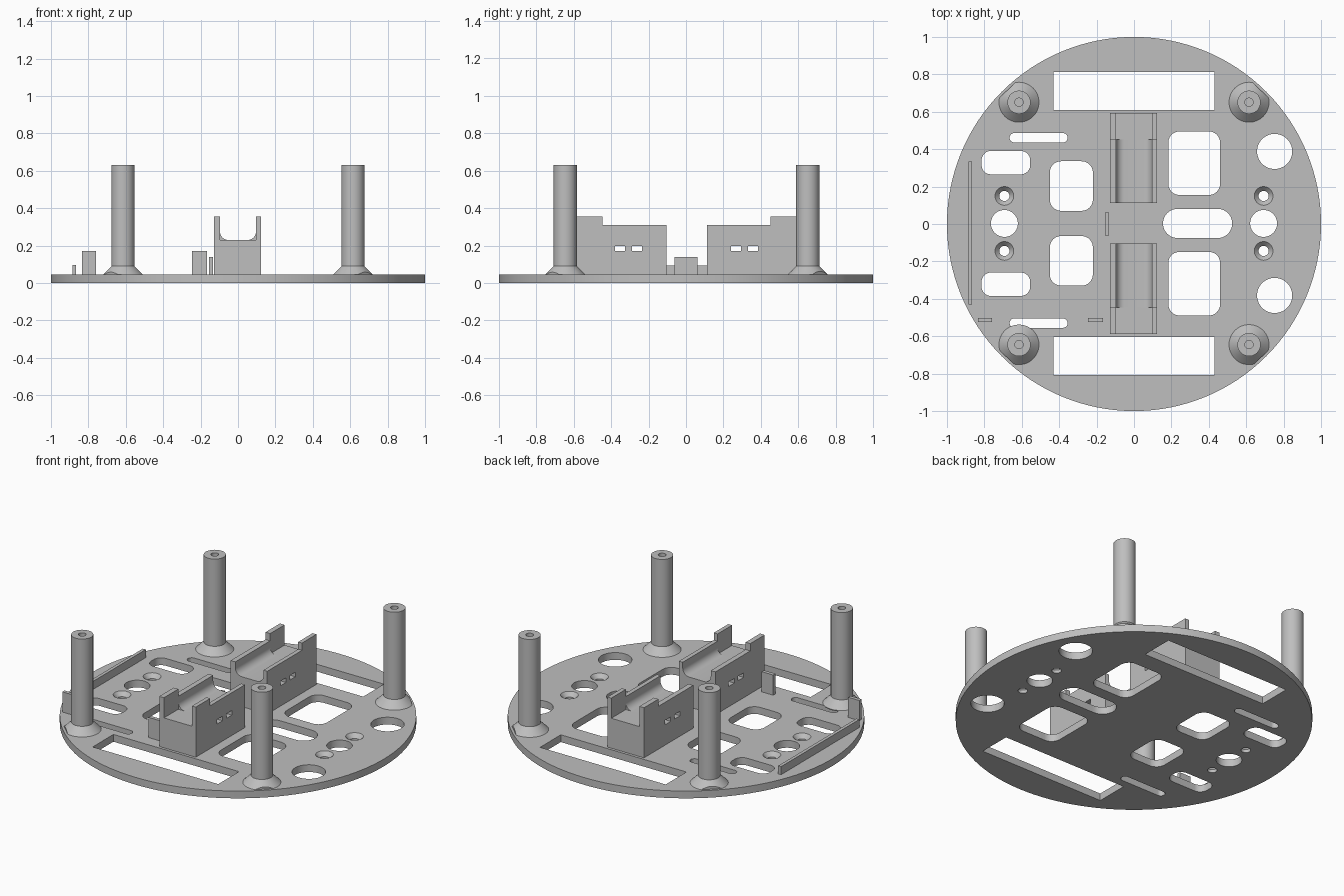
import bpy, bmesh, math
from mathutils import Vector

old = bpy.data.objects.get("Cube")
if old:
    bpy.data.objects.remove(old, do_unlink=True)

grey = bpy.data.materials.new("light grey plastic")
grey.use_nodes = True
colour = (0.52, 0.52, 0.52, 1)
grey.diffuse_color = colour
grey.node_tree.nodes["Principled BSDF"].inputs["Base Color"].default_value = colour

TOP = 0.045    # upper face of the base plate
SINK = 0.04    # parts start slightly inside the plate
MID = 0.003    # y of the layout's mirror line


def prism(bm, outline, a, b, axis="z"):
    """Extrude a closed outline from a to b along z, or an (x, z) outline along y."""
    def place(p, t):
        return (p[0], p[1], t) if axis == "z" else (p[0], t, p[1])
    low = [bm.verts.new(place(p, a)) for p in outline]
    high = [bm.verts.new(place(p, b)) for p in outline]
    n = len(outline)
    faces = [bm.faces.new(low), bm.faces.new(high)]
    for i in range(n):
        j = (i + 1) % n
        faces.append(bm.faces.new((low[i], low[j], high[j], high[i])))
    bmesh.ops.recalc_face_normals(bm, faces=faces)


def box(bm, x1, x2, y1, y2, z1, z2):
    prism(bm, [(x1, y1), (x2, y1), (x2, y2), (x1, y2)], z1, z2)


def lathe(bm, profile, x=0, y=0, n=48):
    """Revolve an (r, z) profile whose ends lie on the axis."""
    rings = []
    for r, z in profile:
        if r == 0:
            rings.append([bm.verts.new((x, y, z))] * n)
        else:
            rings.append([bm.verts.new((x + r * math.cos(k * math.tau / n),
                                        y + r * math.sin(k * math.tau / n), z)) for k in range(n)])
    faces = []
    for a, b in zip(rings, rings[1:]):
        for i in range(n):
            j = (i + 1) % n
            faces.append(bm.faces.new(list(dict.fromkeys((a[i], a[j], b[j], b[i])))))
    bmesh.ops.recalc_face_normals(bm, faces=faces)


def rounded(cx, cy, w, h, r, n=10):
    """Rounded rectangle outline."""
    pts = []
    corners = [(1, 1), (-1, 1), (-1, -1), (1, -1)]
    for q, (sx, sy) in enumerate(corners):
        for k in range(n + 1):
            t = (q + k / n) * math.pi / 2
            pts.append((cx + sx * (w / 2 - r) + r * math.cos(t),
                        cy + sy * (h / 2 - r) + r * math.sin(t)))
    return pts


def finish(name, bm):
    mesh = bpy.data.meshes.new(name)
    bm.to_mesh(mesh)
    bm.free()
    mesh.materials.append(grey)
    ob = bpy.data.objects.new(name, mesh)
    bpy.context.collection.objects.link(ob)
    return ob


def activate(ob):
    bpy.ops.object.select_all(action="DESELECT")
    ob.select_set(True)
    bpy.context.view_layer.objects.active = ob


def smooth(ob):
    activate(ob)
    bpy.ops.object.shade_smooth_by_angle(angle=math.radians(30))


def cut(ob, bm):
    """Subtract the solids in bm from an object."""
    cutter = finish("cutter", bm)
    cutter.hide_render = True
    mod = ob.modifiers.new("openings", "BOOLEAN")
    mod.operation = "DIFFERENCE"
    mod.solver = "EXACT"
    mod.object = cutter
    activate(ob)
    bpy.ops.object.modifier_apply(modifier=mod.name)
    bpy.data.objects.remove(cutter, do_unlink=True)


# Base plate
bm = bmesh.new()
lathe(bm, [(0, 0), (1, 0), (1, TOP), (0, TOP)], n=128)
plate = finish("base_plate", bm)

# Openings through the plate
bm = bmesh.new()
LO, HI = -0.05, 0.1


def opening(cx, cy, w, h, r):
    prism(bm, rounded(cx, cy, w, h, r), LO, HI)


def round_hole(x, y, r):
    lathe(bm, [(0, LO), (r, LO), (r, HI), (0, HI)], x, y)


for s in (1, -1):
    box(bm, -0.43, 0.43, *sorted((MID + s * 0.607, MID + s * 0.81)), LO, HI)
    opening(-0.685, MID + s * 0.325, 0.26, 0.125, 0.05)
    opening(-0.335, MID + s * 0.2, 0.23, 0.265, 0.06)
    opening(0.322, MID + s * 0.322, 0.277, 0.34, 0.06)
    round_hole(0.752, MID + s * 0.385, 0.094)
    round_hole(s * 0.693, MID, 0.072)
    # countersunk screw holes
    for x in (-0.693, 0.693):
        lathe(bm, [(0, LO), (0.027, LO), (0.027, 0.02), (0.05, TOP), (0.05, HI), (0, HI)],
              x, MID + s * 0.147)
opening(-0.51, 0.461, 0.31, 0.05, 0.0249)
opening(-0.51, -0.53, 0.31, 0.05, 0.0249)
opening(0.34, MID, 0.37, 0.156, 0.0779)
cut(plate, bm)
smooth(plate)

# Hollow standoffs with flared feet, trimmed flat towards the rim
for sx, side in ((1, "left"), (-1, "right")):
    for sy, end in ((-1, "front"), (1, "back")):
        x, y = sx * 0.615, MID + sy * 0.648
        bm = bmesh.new()
        lathe(bm, [(0, SINK), (0.107, SINK), (0.107, TOP), (0.062, 0.09), (0.062, 0.63),
                   (0.022, 0.63), (0.022, 0.35), (0, 0.35)], x, y)
        out = Vector((x, y, 0)).normalized()
        cutgeom = bmesh.ops.bisect_plane(bm, geom=bm.verts[:] + bm.edges[:] + bm.faces[:],
                                         plane_co=out * 0.985, plane_no=out, clear_outer=True)
        rim = [e for e in cutgeom["geom_cut"] if isinstance(e, bmesh.types.BMEdge)]
        bmesh.ops.holes_fill(bm, edges=rim, sides=0)
        smooth(finish(f"standoff_{end}_{side}", bm))

# Motor cradles: filleted trough plus an end saddle with taller walls
XL, XR, IN, FLOOR, R = -0.128, 0.122, 0.096, 0.23, 0.044
arc = [k * math.pi / 16 for k in range(9)]
left_fillet = [(-IN + R - R * math.cos(t), FLOOR + R - R * math.sin(t)) for t in arc]
right_fillet = [(-x, z) for x, z in reversed(left_fillet)]


def wall_profile(height, channel):
    return ([(XL, SINK), (XL, height), (-IN, height)] + channel
            + [(IN, height), (XR, height), (XR, SINK)])


for s, end in ((1, "back"), (-1, "front")):
    def span(a, b):
        return sorted((MID + s * a, MID + s * b))
    bm = bmesh.new()
    prism(bm, wall_profile(0.31, left_fillet + right_fillet), *span(0.108, 0.449), axis="y")
    trough = finish(f"cradle_trough_{end}", bm)
    bm = bmesh.new()
    for a, b in ((0.238, 0.292), (0.329, 0.383)):
        box(bm, -0.3, 0.3, *span(a, b), 0.171, 0.199)
    cut(trough, bm)
    smooth(trough)
    bm = bmesh.new()
    prism(bm, wall_profile(0.355, [(-IN, FLOOR), (IN, FLOOR)]), *span(0.449, 0.59), axis="y")
    finish(f"cradle_saddle_{end}", bm)

# Small upright tabs and the low rail
for name, x1, x2, y1, y2, top in (
        ("side_rail", -0.886, -0.866, -0.43, 0.335, 0.095),
        ("centre_tab", -0.156, -0.134, -0.062, 0.062, 0.14),
        ("outer_tab", -0.835, -0.758, -0.525, -0.503, 0.17),
        ("inner_tab", -0.245, -0.165, -0.525, -0.503, 0.17)):
    bm = bmesh.new()
    box(bm, x1, x2, y1, y2, SINK, top)
    finish(name, bm)
